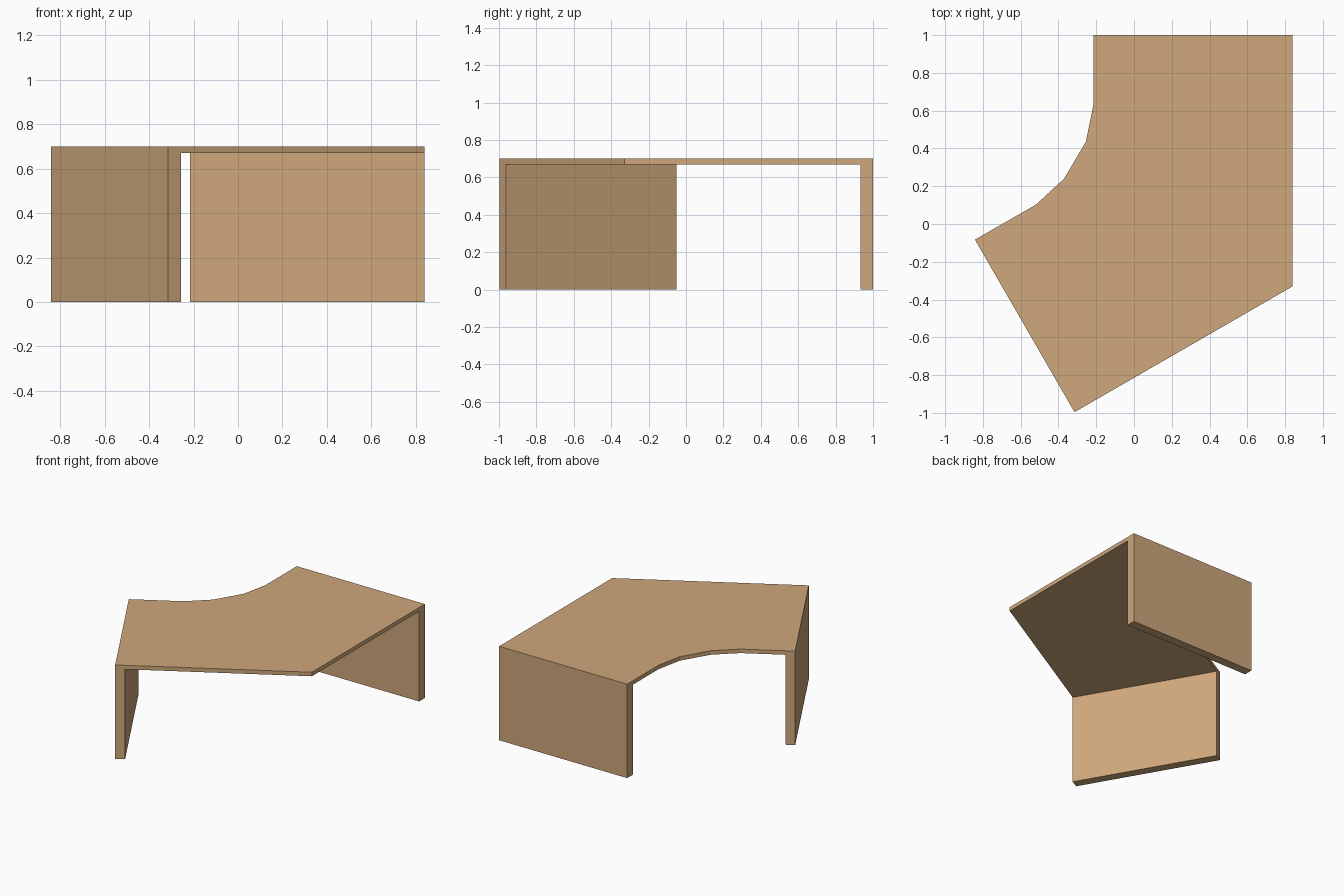
import bpy
import bmesh
from mathutils import Vector

cube = bpy.data.objects.get("Cube")
if cube:
    bpy.data.objects.remove(cube, do_unlink=True)

HEIGHT = 0.70
TOP_THICKNESS = 0.03
PANEL_THICKNESS = 0.067

# Single wood colour
wood = bpy.data.materials.new("light_wood")
wood.use_nodes = True
colour = (0.62, 0.39, 0.20, 1)
wood.diffuse_color = colour
wood.node_tree.nodes["Principled BSDF"].inputs["Base Color"].default_value = colour


def extrude_outline(name, outline, bottom, top):
    """Solid board from a plan outline, raised between two heights."""
    bm = bmesh.new()
    face = bm.faces.new([bm.verts.new((p[0], p[1], bottom)) for p in outline])
    result = bmesh.ops.extrude_face_region(bm, geom=[face])
    moved = [v for v in result["geom"] if isinstance(v, bmesh.types.BMVert)]
    bmesh.ops.translate(bm, verts=moved, vec=(0, 0, top - bottom))
    bmesh.ops.recalc_face_normals(bm, faces=bm.faces)
    mesh = bpy.data.meshes.new(name)
    bm.to_mesh(mesh)
    bm.free()
    mesh.materials.append(wood)
    obj = bpy.data.objects.new(name, mesh)
    bpy.context.collection.objects.link(obj)
    return obj


def side_panel(name, start, end):
    """Upright panel along one end of the desk, thickened to its left."""
    a, b = Vector(start), Vector(end)
    along = (b - a).normalized()
    inward = Vector((-along.y, along.x)) * PANEL_THICKNESS
    return extrude_outline(name, [a, b, b + inward, a + inward],
                           0, HEIGHT - TOP_THICKNESS)


# Worktop corners, with the faceted curve on the sitting side
back_left, back_right = (0.84, 1.0), (-0.215, 1.0)
wing_inner, wing_outer = (-0.842, -0.083), (-0.315, -0.996)
outer_corner = (0.84, -0.33)
curve = [(-0.215, 0.63), (-0.255, 0.435), (-0.37, 0.24), (-0.52, 0.102)]

extrude_outline("worktop",
                [back_left, back_right, *curve, wing_inner, wing_outer, outer_corner],
                HEIGHT - TOP_THICKNESS, HEIGHT)

# End panels
side_panel("back_panel", back_left, back_right)
side_panel("wing_panel", wing_inner, wing_outer)
